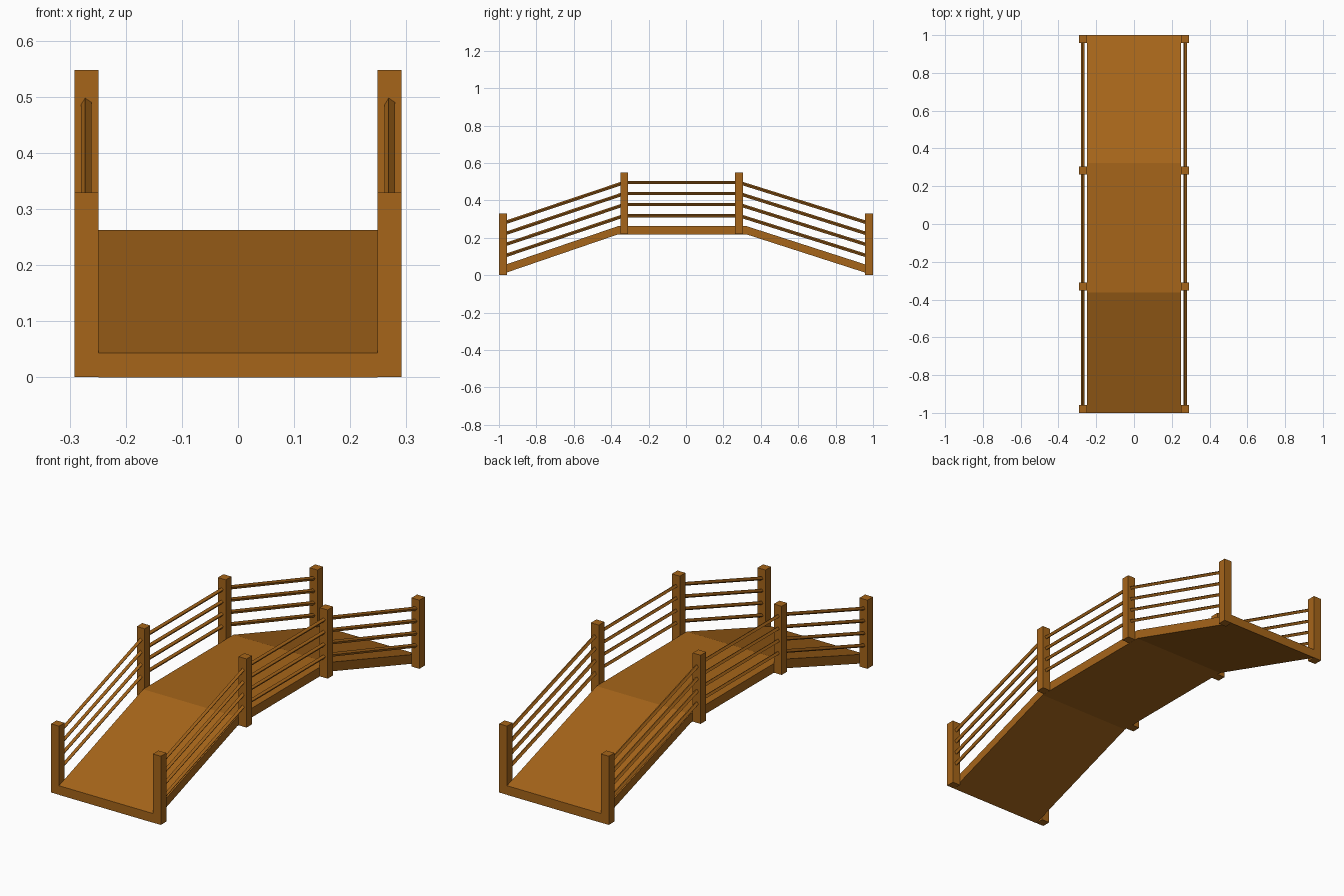
import bpy, bmesh, math
from mathutils import Vector

if "Cube" in bpy.data.objects:
    bpy.data.objects.remove(bpy.data.objects["Cube"])

wood = bpy.data.materials.new("wood")
wood.diffuse_color = (0.38, 0.13, 0.01, 1)
wood.use_nodes = True
wood.node_tree.nodes["Principled BSDF"].inputs["Base Color"].default_value = wood.diffuse_color

RISE, THICK = 0.2185, 0.044
POSTS = [(-0.979, 0.0), (-0.33, RISE), (0.284, RISE), (0.979, 0.0)]  # y, base z


def finish(name, bm):
    bmesh.ops.recalc_face_normals(bm, faces=bm.faces[:])
    me = bpy.data.meshes.new(name)
    bm.to_mesh(me)
    bm.free()
    me.materials.append(wood)
    ob = bpy.data.objects.new(name, me)
    bpy.context.collection.objects.link(ob)
    return ob


def box(name, center, size):
    bm = bmesh.new()
    bmesh.ops.create_cube(bm, size=1)
    bmesh.ops.scale(bm, vec=size, verts=bm.verts)
    bmesh.ops.translate(bm, vec=center, verts=bm.verts)
    return finish(name, bm)


def rail(name, a, b):
    # slim four-sided bar, slightly turned about its axis
    a, b = Vector(a), Vector(b)
    bm = bmesh.new()
    ring = []
    d = (b - a).normalized()
    up = Vector((1, 0, 0)).cross(d)
    for p in (a, b):
        ring.append([])
        for k in range(4):
            t = math.radians(12 + 90 * k)
            off = Vector((math.cos(t), 0, 0)) + up * math.sin(t)
            ring[-1].append(bm.verts.new(p + off * 0.0093))
    for k in range(4):
        j = (k + 1) % 4
        bm.faces.new((ring[0][k], ring[0][j], ring[1][j], ring[1][k]))
    bm.faces.new(ring[0])
    bm.faces.new(ring[1])
    return finish(name, bm)


# Deck: ramp, flat span, ramp
bm = bmesh.new()
prof = [(-1, 0), (-0.362, RISE), (0.322, RISE), (1, 0)]
rows = [[bm.verts.new((x, y, z + h)) for x, h in
         ((-0.249, 0), (0.249, 0), (0.249, THICK), (-0.249, THICK))] for y, z in prof]
for r, s in zip(rows, rows[1:]):
    for k in range(4):
        j = (k + 1) % 4
        bm.faces.new((r[k], r[j], s[j], s[k]))
bm.faces.new(rows[0])
bm.faces.new(rows[-1])
finish("deck", bm)

# Posts and rails on both sides
for side, sx in (("left", -1), ("right", 1)):
    for i, (y, z) in enumerate(POSTS):
        box(f"{side}_post_{i + 1}", (sx * 0.27, y, z + 0.165), (0.042, 0.042, 0.329))
    for i, ((y0, z0), (y1, z1)) in enumerate(zip(POSTS, POSTS[1:])):
        for n in range(4):
            h = 0.10 + 0.059 * n
            rail(f"{side}_rail_{i + 1}_{n + 1}", (sx * 0.2705, y0, z0 + h), (sx * 0.2705, y1, z1 + h))
